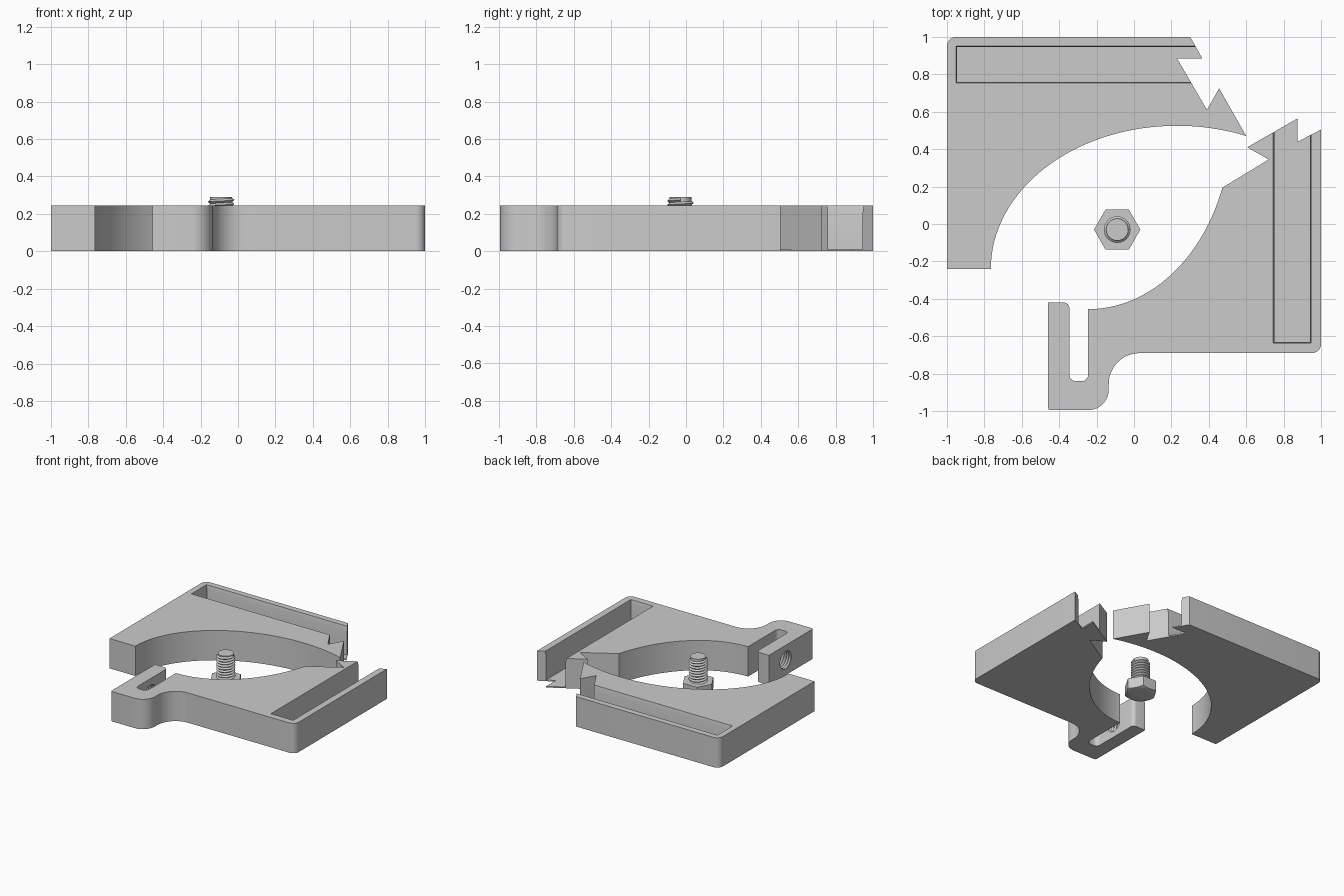
import bpy, bmesh
from math import pi, sin, cos, tan
from mathutils import Vector, Matrix

if "Cube" in bpy.data.objects:
    bpy.data.objects.remove(bpy.data.objects["Cube"])

T = 0.245  # plate thickness
grey = bpy.data.materials.new("plain_grey")
grey.diffuse_color = (0.6, 0.6, 0.6, 1)
grey.use_nodes = True
grey.node_tree.nodes["Principled BSDF"].inputs["Base Color"].default_value = grey.diffuse_color


def finish(name, bm):
    bmesh.ops.recalc_face_normals(bm, faces=bm.faces)
    me = bpy.data.meshes.new(name)
    bm.to_mesh(me)
    bm.free()
    ob = bpy.data.objects.new(name, me)
    me.materials.append(grey)
    bpy.context.collection.objects.link(ob)
    return ob


def rounded(points):
    """Outline from (x, y[, radius]) corners, filleting those with a radius."""
    out, n = [], len(points)
    for i, pt in enumerate(points):
        p = Vector(pt[:2])
        if len(pt) < 3:
            out.append(p)
            continue
        d1 = (Vector(points[i - 1][:2]) - p).normalized()
        d2 = (Vector(points[(i + 1) % n][:2]) - p).normalized()
        r, half = pt[2], d1.angle(d2) / 2
        c = p + (d1 + d2).normalized() * r / sin(half)
        a, b = p + d1 * r / tan(half) - c, p + d2 * r / tan(half) - c
        steps = 12 if r > 0.08 else 6
        for k in range(steps + 1):
            w = k / steps
            out.append(c + (a * sin((1 - w) * 2 * (pi / 2 - half)) +
                            b * sin(w * 2 * (pi / 2 - half))) / sin(pi - 2 * half))
    return out


def ellipse(cx, cy, rx, ry, a0, a1, n=40):
    return [(cx + rx * cos(a0 + (a1 - a0) * k / n),
             cy + ry * sin(a0 + (a1 - a0) * k / n)) for k in range(n + 1)]


def prism(name, outline, z0, z1):
    bm = bmesh.new()
    lo = [bm.verts.new((x, y, z0)) for x, y in outline]
    hi = [bm.verts.new((x, y, z1)) for x, y in outline]
    n = len(lo)
    bm.faces.new(lo[::-1])
    bm.faces.new(hi)
    for i in range(n):
        bm.faces.new((lo[i], lo[(i + 1) % n], hi[(i + 1) % n], hi[i]))
    return finish(name, bm)


def slot_cutter(x0, x1, y0, y1):
    """Deep pocket leaving a thin floor, its rim slightly flared."""
    bm = bmesh.new()
    rings = []
    for z, e in ((0.01, 0), (0.21, 0), (T, 0.006), (T + 0.05, 0.0146)):
        rings.append([bm.verts.new((x, y, z)) for x, y in
                      ((x0 - e, y0 - e), (x1 + e, y0 - e), (x1 + e, y1 + e), (x0 - e, y1 + e))])
    bm.faces.new(rings[0])
    bm.faces.new(rings[-1])
    for a, b in zip(rings, rings[1:]):
        for i in range(4):
            j = (i + 1) % 4
            bm.faces.new((a[i], a[j], b[j], b[i]))
    return finish("slot_cutter", bm)


def thread(name, root, crest, z0, z1, pitch, n=32):
    """Closed helical thread along z."""
    bm = bmesh.new()
    rows = 2 * int((z1 - z0) / pitch - 1) + 1
    g = [[bm.verts.new(((root, crest)[j % 2] * cos(2 * pi * i / n),
                        (root, crest)[j % 2] * sin(2 * pi * i / n),
                        z0 + pitch * (i / n + j / 2)))
          for j in range(rows + (2 if i == 0 else 0))] for i in range(n)]
    for i in range(n):
        nxt, s = (g[i + 1], 0) if i < n - 1 else (g[0], 2)
        for j in range(rows - 1):
            bm.faces.new((g[i][j], nxt[j + s], nxt[j + 1 + s], g[i][j + 1]))
    # fan caps following the open ends of the helix
    first = [c[0] for c in g] + [g[0][2], g[0][1]]
    last = [c[rows - 1] for c in g] + [g[0][rows + 1], g[0][rows]]
    for loop, z in ((first, z0 + pitch / 2), (last, z0 + pitch * rows / 2)):
        c = bm.verts.new((0, 0, z))
        for i, v in enumerate(loop):
            bm.faces.new((v, loop[(i + 1) % len(loop)], c))
    return finish(name, bm)


def boolean(ob, cutter, op='DIFFERENCE'):
    m = ob.modifiers.new("cut", 'BOOLEAN')
    m.operation, m.solver, m.object = op, 'EXACT', cutter
    bpy.context.view_layer.update()
    bpy.context.view_layer.objects.active = ob
    bpy.ops.object.modifier_apply(modifier=m.name)
    bpy.data.objects.remove(cutter)


# Left plate: curved jaw, dovetail teeth on the slanted end
left_plate = prism("left_plate", rounded(
    [(-1, -0.24)] + ellipse(0.23, -0.24, 0.995, 0.765, pi, pi / 2 - 0.381) +
    [(0.455, 0.725), (0.39, 0.61), (0.23, 0.885), (0.365, 0.885), (0.30, 1.0),
     (-1, 1, 0.05)]), 0, T)
boolean(left_plate, slot_cutter(-0.945, 0.6, 0.76, 0.945))

# Right plate: matching jaw and teeth, clamp tongue at the front
right_plate = prism("right_plate", rounded(
    [(-0.245, -0.84, 0.035)] +
    ellipse(-0.245, 0.54, 0.765, 0.995, -pi / 2, -0.355) +
    [(0.72, 0.345), (0.605, 0.41), (0.875, 0.565), (0.875, 0.44), (1, 0.505),
     (1, -0.69, 0.05), (-0.135, -0.69, 0.165), (-0.135, -0.995, 0.11),
     (-0.46, -0.995, 0.015), (-0.46, -0.42), (-0.345, -0.42, 0.03),
     (-0.345, -0.84, 0.035)]), 0, T)
boolean(right_plate, slot_cutter(0.75, 0.94, -0.63, 0.8))

# Threaded hole through the clamp tongue
hole = thread("hole_cutter", 0.067, 0.078, -0.1, 0.1, 0.0215)
hole.matrix_world = Matrix.Translation((-0.4, -0.64, 0.12)) @ Matrix.Rotation(pi / 2, 4, 'Y')
boolean(right_plate, hole)

# Bolt: hexagonal head with chamfered underside, threaded shank
BX, BY, HEAD = -0.09, -0.03, 0.09
bolt_head = prism("bolt_head", ellipse(0, 0, 0.124, 0.124, 0, 2 * pi, 6)[:-1], 0, HEAD)
bm = bmesh.new()
bmesh.ops.create_cone(bm, cap_ends=True, segments=48, radius1=0.106, radius2=0.301,
                      depth=0.11, matrix=Matrix.Translation((0, 0, 0.055)))
boolean(bolt_head, finish("chamfer_cutter", bm), 'INTERSECT')

bolt_thread = thread("bolt_thread", 0.059, 0.071, 0.07, 0.288, 0.0215)
bm = bmesh.new()
bmesh.ops.create_cone(bm, cap_ends=True, segments=32, radius1=0.059, radius2=0.059,
                      depth=0.21, matrix=Matrix.Translation((0, 0, 0.185)))
bolt_core = finish("bolt_core", bm)
for ob in (bolt_head, bolt_thread, bolt_core):
    ob.location = (BX, BY, 0)

# Smooth curved walls, keep hard edges
for ob in (left_plate, right_plate, bolt_head, bolt_thread, bolt_core):
    bpy.ops.object.select_all(action='DESELECT')
    ob.select_set(True)
    bpy.context.view_layer.objects.active = ob
    bpy.ops.object.shade_smooth_by_angle(angle=pi / 6)
